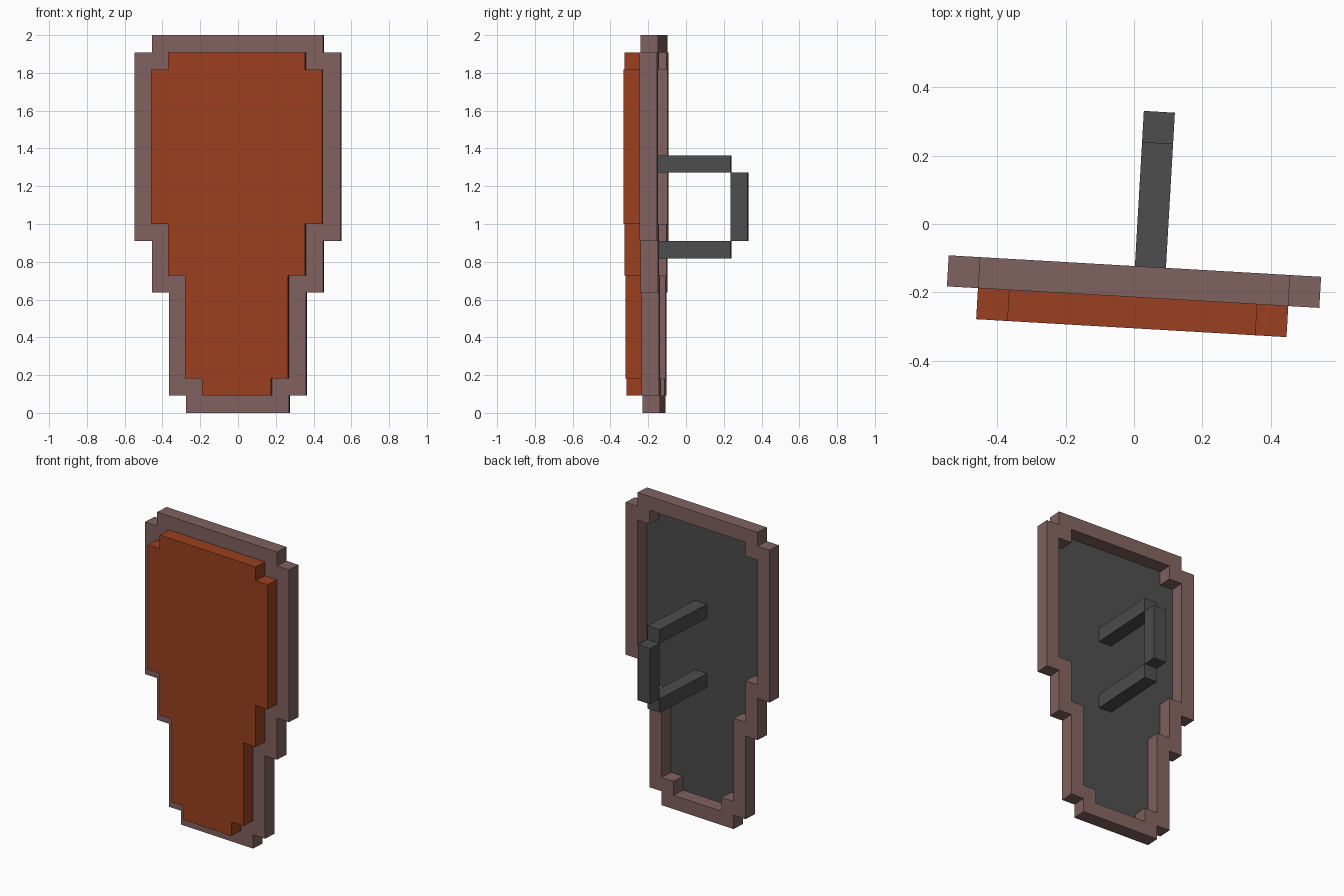
import bpy, bmesh, math

if "Cube" in bpy.data.objects:
    bpy.data.objects.remove(bpy.data.objects["Cube"], do_unlink=True)

U = 1 / 11                  # one block of the grid
TILT = math.radians(-3.3)   # the whole shield is turned slightly
BASE_Y = -0.2138            # front plane of the rim
BASE_X = -0.0026


def material(name, rgb):
    m = bpy.data.materials.new(name)
    m.use_nodes = True
    m.diffuse_color = (*rgb, 1)
    m.node_tree.nodes["Principled BSDF"].inputs["Base Color"].default_value = (*rgb, 1)
    return m


rust = material("rust_orange", (0.328, 0.051, 0.0144))
mauve = material("dusty_mauve", (0.216, 0.122, 0.117))
grey = material("dark_grey", (0.074, 0.074, 0.074))


def outline(steps):
    """Mirrored stepped outline from (half width, bottom, top) rows, in blocks."""
    right = [(w, z) for w, low, high in steps for z in (low, high)]
    return right + [(-w, z) for w, z in reversed(right)]


def finish(name, bm, mats):
    bmesh.ops.recalc_face_normals(bm, faces=bm.faces)
    mesh = bpy.data.meshes.new(name)
    bm.to_mesh(mesh)
    bm.free()
    for m in mats:
        mesh.materials.append(m)
    obj = bpy.data.objects.new(name, mesh)
    obj.location = (BASE_X, BASE_Y, 0)
    obj.rotation_euler = (0, 0, TILT)
    obj.scale = (U, U, U)
    bpy.context.collection.objects.link(obj)
    return obj


def extrude_back(bm, faces):
    """Thicken flat faces by one block towards +y."""
    new = bmesh.ops.extrude_face_region(bm, geom=faces)["geom"]
    verts = [v for v in new if isinstance(v, bmesh.types.BMVert)]
    bmesh.ops.translate(bm, verts=verts, vec=(0, 1, 0))


outer = outline([(3, 0, 1), (4, 1, 7), (5, 7, 10), (6, 10, 21), (5, 21, 22)])
inner = outline([(2, 1, 2), (3, 2, 8), (4, 8, 11), (5, 11, 20), (4, 20, 21)])

# Rim: a stepped ring around the panel
bm = bmesh.new()
a = [bm.verts.new((x, 0, z)) for x, z in outer]
b = [bm.verts.new((x, 0, z)) for x, z in inner]
n = len(a)
ring = [bm.faces.new((a[i], a[(i + 1) % n], b[(i + 1) % n], b[i])) for i in range(n)]
extrude_back(bm, ring)
finish("shield_rim", bm, [mauve])

# Panel: stands in front of the rim, with a grey back
bm = bmesh.new()
panel = bm.faces.new([bm.verts.new((x, -1, z)) for x, z in inner])
extrude_back(bm, [panel])
bmesh.ops.recalc_face_normals(bm, faces=bm.faces)
for f in bm.faces:
    f.material_index = 1 if f.normal.y > 0.5 else 0
finish("shield_panel", bm, [rust, grey])


# Handle: two arms and an upright grip behind them
def box(name, y0, y1, z0, z1):
    bm = bmesh.new()
    bmesh.ops.create_cube(bm, size=1)
    for v in bm.verts:
        v.co = (v.co.x + 0.5, y0 + (v.co.y + 0.5) * (y1 - y0), z0 + (v.co.z + 0.5) * (z1 - z0))
    finish(name, bm, [grey])


box("upper_handle_arm", 0, 5, 14, 15)
box("lower_handle_arm", 0, 5, 9, 10)
box("handle_grip", 5, 6, 10, 14)
